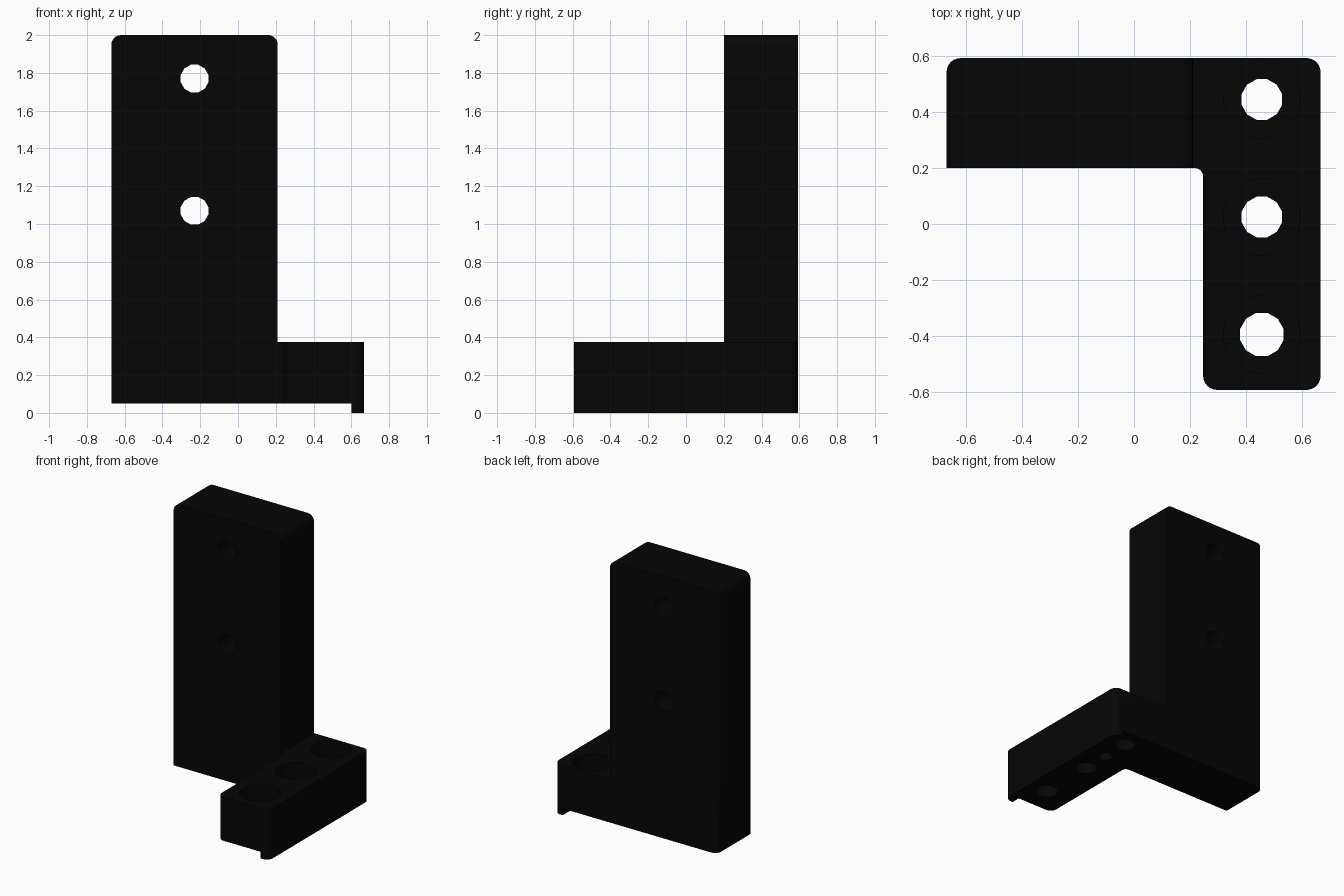
import bpy
import bmesh
from math import pi
from mathutils import Matrix, Vector

if "Cube" in bpy.data.objects:
    bpy.data.objects.remove(bpy.data.objects["Cube"])

black = bpy.data.materials.new("matte black")
black.use_nodes = True
colour = (0.0018, 0.0018, 0.0018, 1)
black.diffuse_color = colour
black.node_tree.nodes["Principled BSDF"].inputs["Base Color"].default_value = colour


def rounded(corners, steps=6):
    """Outline from square (x, y, radius) corners, each rounded by an arc."""
    out = []
    for i, (x, y, r) in enumerate(corners):
        p = Vector((x, y))
        if r == 0:
            out.append(p)
            continue
        a = (Vector(corners[i - 1][:2]) - p).normalized()
        b = (Vector(corners[(i + 1) % len(corners)][:2]) - p).normalized()
        centre = p + (a + b) * r
        for k in range(steps + 1):
            out.append(centre - b.slerp(a, k / steps) * r)
    return out


def finish(name, bm):
    bmesh.ops.recalc_face_normals(bm, faces=bm.faces)
    mesh = bpy.data.meshes.new(name)
    bm.to_mesh(mesh)
    bm.free()
    mesh.materials.append(black)
    ob = bpy.data.objects.new(name, mesh)
    bpy.context.collection.objects.link(ob)
    return ob


def prism(name, outline, low, high, axis="Z"):
    """Extrude an outline along z, or along y for a front-view outline."""
    bm = bmesh.new()
    place = (lambda p: (p.x, p.y, low)) if axis == "Z" else (lambda p: (p.x, low, p.y))
    face = bm.faces.new([bm.verts.new(place(p)) for p in outline])
    ext = bmesh.ops.extrude_face_region(bm, geom=[face], use_keep_orig=True)["geom"]
    move = Vector((0, 0, high - low) if axis == "Z" else (0, high - low, 0))
    bmesh.ops.translate(bm, vec=move, verts=[g for g in ext if isinstance(g, bmesh.types.BMVert)])
    return finish(name, bm)


def drill(name, at, radius, depth, sides=12, axis="Z"):
    bm = bmesh.new()
    turn = Matrix.Rotation(pi / 2, 4, "X") if axis == "Y" else Matrix()
    spin = Matrix.Rotation(pi / sides, 4, "Z")
    bmesh.ops.create_cone(bm, cap_ends=True, segments=sides, radius1=radius, radius2=radius,
                          depth=depth, matrix=Matrix.Translation(at) @ turn @ spin)
    return finish(name, bm)


def combine(body, tool, operation):
    mod = body.modifiers.new(operation, "BOOLEAN")
    mod.operation, mod.object, mod.solver = operation, tool, "EXACT"
    bpy.context.view_layer.objects.active = body
    bpy.ops.object.modifier_apply(modifier=mod.name)
    bpy.data.objects.remove(tool)


LEFT, RIGHT, FRONT, BACK, BASE, FOOT_TOP = -0.67, 0.21, 0.2, 0.593, 0.05, 0.375

# Upright plate: rounded top corners, plus one rounded back edge
bracket = prism("bracket", rounded([(LEFT, BASE, 0), (RIGHT, BASE, 0),
                                    (RIGHT, 2, 0.05), (LEFT, 2, 0.05)]), FRONT, BACK, "Y")
combine(bracket, prism("plate_footprint", rounded([(LEFT, FRONT, 0), (RIGHT, FRONT, 0),
                                                   (RIGHT, BACK, 0), (LEFT, BACK, 0.05)]), -0.1, 2.1),
        "INTERSECT")

# Mounting foot with a lip along its outer edge
foot = prism("foot", rounded([(0.247, -BACK, 0.05), (0.667, -BACK, 0.05), (0.667, BACK, 0.05),
                              (RIGHT, BACK, 0), (RIGHT, FRONT, 0), (0.247, FRONT, 0.03)]), 0, FOOT_TOP)
combine(foot, prism("undercut", rounded([(0, -1, 0), (0.6, -1, 0), (0.6, 1, 0), (0, 1, 0)]),
                    -0.1, BASE), "DIFFERENCE")
combine(bracket, foot, "UNION")

# Bolt holes through the plate
for z in (1.07, 1.77):
    combine(bracket, drill("plate_hole", (-0.23, 0.4, z), 0.076, 1, axis="Y"), "DIFFERENCE")

# Counterbored holes through the foot
for y, r in ((0.445, 0.075), (0.025, 0.075), (-0.395, 0.08)):
    combine(bracket, drill("foot_hole", (0.457, y, 0.2), r, 1), "DIFFERENCE")
    combine(bracket, drill("counterbore", (0.457, y, FOOT_TOP), 0.138, 0.34, 24), "DIFFERENCE")

# Small blind pin hole underneath
combine(bracket, drill("pin_hole", (0.457, 0.235, BASE), 0.05, 0.3), "DIFFERENCE")

bpy.ops.object.select_all(action="DESELECT")
bracket.select_set(True)
bpy.context.view_layer.objects.active = bracket
bpy.ops.object.shade_smooth_by_angle(angle=0.55)
